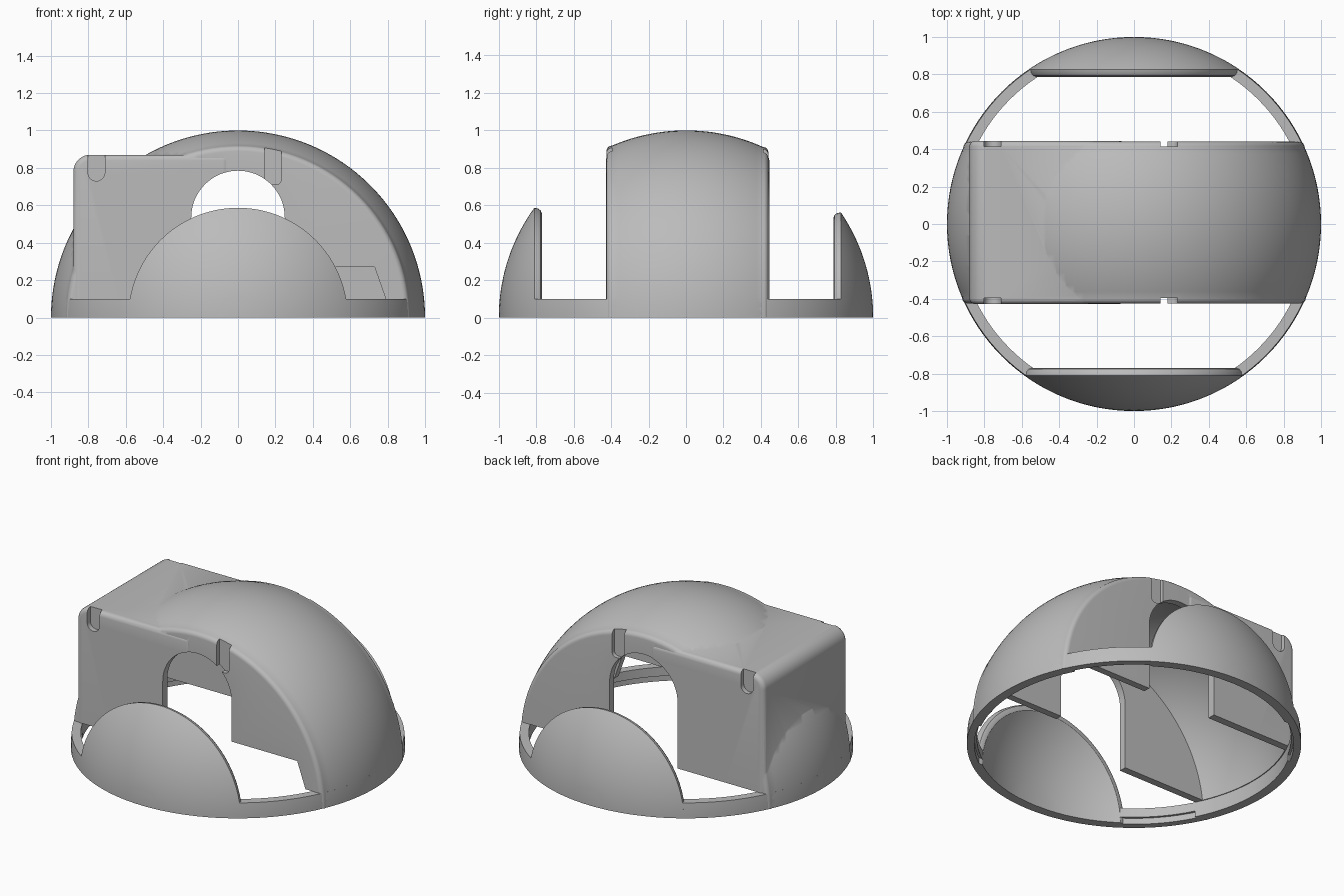
import bpy, bmesh, math
from mathutils import Matrix

cube = bpy.data.objects.get("Cube")
if cube:
    bpy.data.objects.remove(cube)

GREY = (0.5, 0.5, 0.5, 1)
mat = bpy.data.materials.new("plain grey")
mat.use_nodes = True
mat.diffuse_color = GREY
mat.node_tree.nodes["Principled BSDF"].inputs["Base Color"].default_value = GREY

OUTER, INNER = 1.0, 0.94
FRONT, BACK = -0.425, 0.44      # outer wall planes of the central body
WALL = 0.045


def finish_mesh(name, bm):
    bmesh.ops.remove_doubles(bm, verts=bm.verts, dist=1e-5)
    bmesh.ops.recalc_face_normals(bm, faces=bm.faces)
    me = bpy.data.meshes.new(name)
    bm.to_mesh(me)
    bm.free()
    me.materials.append(mat)
    ob = bpy.data.objects.new(name, me)
    bpy.context.collection.objects.link(ob)
    return ob


def lathe(name, profile, axis, closed=False, steps=128):
    """Revolve (radius, height) points about the y or z axis."""
    bm = bmesh.new()
    vs = [bm.verts.new((r, 0, h)) for r, h in profile]
    pairs = list(zip(vs, vs[1:])) + ([(vs[-1], vs[0])] if closed else [])
    edges = [bm.edges.new(p) for p in pairs]
    bmesh.ops.spin(bm, geom=vs + edges, cent=(0, 0, 0), axis=(0, 0, 1),
                   angle=math.tau, steps=steps)
    if axis == "y":
        bm.transform(Matrix.Rotation(-math.pi / 2, 4, "X"))
    return finish_mesh(name, bm)


def prism(name, points, y0, y1):
    """Extrude an outline in x and z from y0 to y1."""
    bm = bmesh.new()
    face = bm.faces.new([bm.verts.new((x, y0, z)) for x, z in points])
    new = bmesh.ops.extrude_face_region(bm, geom=[face])["geom"]
    bmesh.ops.translate(bm, vec=(0, y1 - y0, 0),
                        verts=[v for v in new if isinstance(v, bmesh.types.BMVert)])
    return finish_mesh(name, bm)


def arc(cx, cz, r, a0, a1, n=24):
    angles = [math.radians(a0 + (a1 - a0) * i / n) for i in range(n + 1)]
    return [(cx + r * math.cos(a), cz + r * math.sin(a)) for a in angles]


def sphere_line(r, h0, h1, n=24):
    hs = [h0 + (h1 - h0) * i / n for i in range(n + 1)]
    return [(math.sqrt(max(r * r - h * h, 0)), h) for h in hs]


def apply(ob, mod):
    bpy.context.view_layer.objects.active = ob
    bpy.ops.object.modifier_apply(modifier=mod.name)


def combine(ob, tool, operation="DIFFERENCE"):
    mod = ob.modifiers.new("combine", "BOOLEAN")
    mod.operation, mod.solver, mod.object = operation, "EXACT", tool
    apply(ob, mod)
    bpy.data.objects.remove(tool)


def cut_below_ground(ob):
    combine(ob, prism("ground_cutter", [(-2, -2), (2, -2), (2, 0), (-2, 0)], -2, 2))


def smooth(ob):
    bpy.ops.object.select_all(action="DESELECT")
    ob.select_set(True)
    bpy.context.view_layer.objects.active = ob
    bpy.ops.object.shade_smooth_by_angle(angle=math.radians(30))


# Central domed band with softened rims
R = 0.03
band = sphere_line(OUTER, FRONT + R, BACK - R)
rf, rb = band[0][0], band[-1][0]
front_rim = [(r - R, h) for r, h in arc(rf, FRONT + R, R, -90, 0, 6)]
back_rim = [(r - R, h) for r, h in arc(rb, BACK - R, R, 0, 90, 6)]
body = lathe("central_body", [(0, FRONT)] + front_rim + band[1:-1] + back_rim + [(0, BACK)], "y")

# Rounded box on the right-hand end
outline = [(-0.05, -0.2), (-0.05, 0.87)] + arc(-0.79, 0.78, 0.09, 90, 180, 10) + [(-0.88, -0.2)]
box = prism("end_box", outline, FRONT - 0.003, BACK + 0.005)
bev = box.modifiers.new("soft", "BEVEL")
bev.width, bev.segments, bev.angle_limit = 0.03, 4, math.radians(40)
apply(box, bev)
combine(body, box, "UNION")
cut_below_ground(body)

# Hollow interior and open underside
cavity = sphere_line(INNER, FRONT + WALL, BACK - WALL)
combine(body, lathe("cavity", [(0, FRONT + WALL)] + cavity + [(0, BACK - WALL)], "y"))
combine(body, lathe("base_cutter", [(0, -0.2), (INNER, -0.2), (INNER, 0.1), (0, 0.1)], "z"))

# Arched passage through both walls
arch = arc(0, 0.535, 0.25, 0, 180, 32) + [(-0.25, -0.1), (0.25, -0.1)]
combine(body, prism("arch_cutter", arch, -0.7, 0.7))

# Low cutout in the front wall
low = [(0.2, 0.05), (0.81, 0.05), (0.79, 0.1), (0.73, 0.27), (0.2, 0.27)]
combine(body, prism("low_cutter", low, -0.6, FRONT + WALL + 0.02))

# Shallow notches along the upper wall edges
for x, z, r in ((-0.757, 0.73, 0.045), (0.187, 0.71, 0.03)):
    w = 0.045
    notch = (arc(x - w + r, z + r, r, 180, 270, 8) + arc(x + w - r, z + r, r, 270, 360, 8)[1 if r == w else 0:]
             + [(x + w, 1.1), (x - w, 1.1)])
    for y0, y1 in ((-0.6, FRONT + 0.03), (BACK - 0.025, 0.6)):
        combine(body, prism("notch_cutter", notch, y0, y1))
smooth(body)

# Base ring with a small inner step
ring = sphere_line(OUTER, 0, 0.1, 5) + [(INNER, 0.1), (INNER, 0.04), (0.955, 0.04), (0.955, 0)]
smooth(lathe("base_ring", ring, "z", closed=True))

# Hollow front and back caps with rounded lips
for name, side, lip in (("front_cap", -1, 0.77), ("back_cap", 1, 0.787)):
    outer = sphere_line(OUTER, 1, lip + 0.04, 32)
    edge = outer[-1][0]
    rim = [(edge - 0.004, lip + 0.02), (edge - 0.014, lip + 0.006), (edge - 0.03, lip)]
    inner = sphere_line(INNER, lip, INNER, 24)
    cap = lathe(name, [(r, side * h) for r, h in outer + rim + inner], "y")
    cut_below_ground(cap)
    smooth(cap)
